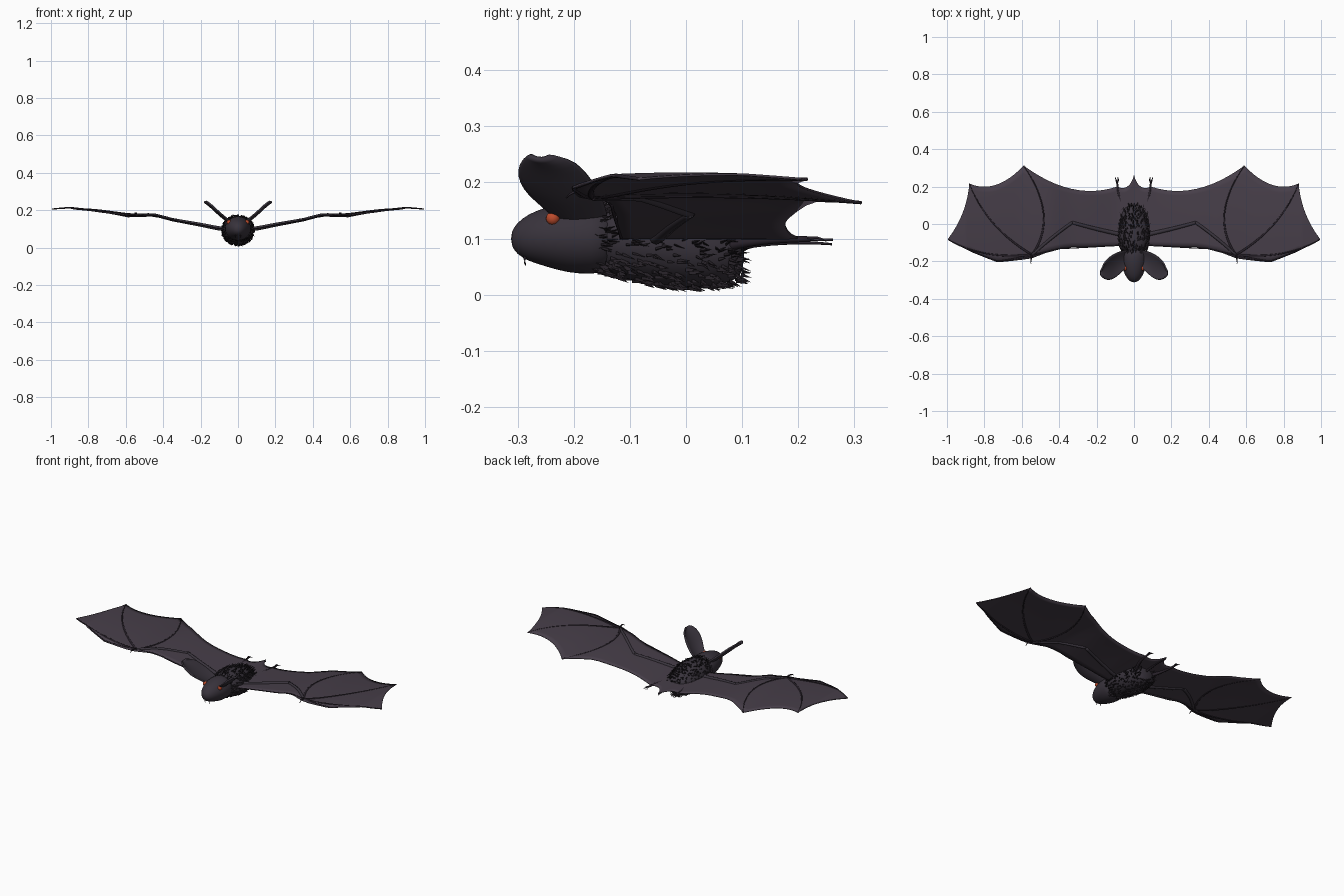
import bpy, bmesh, math, random
from mathutils import Vector

cube = bpy.data.objects.get("Cube")
if cube:
    bpy.data.objects.remove(cube)
random.seed(4)


def material(name, rgb, rough=0.7):
    m = bpy.data.materials.new(name)
    m.use_nodes = True
    m.diffuse_color = (*rgb, 1)
    node = m.node_tree.nodes["Principled BSDF"]
    node.inputs["Base Color"].default_value = (*rgb, 1)
    node.inputs["Roughness"].default_value = rough
    return m


SKIN = material("dusky purple skin", (0.062, 0.048, 0.066))
FUR = material("dark fur", (0.04, 0.033, 0.045))
TUFT = material("darker fur tips", (0.018, 0.014, 0.019))
BONE = material("dark bone", (0.022, 0.016, 0.024))
EYE = material("orange red", (0.5, 0.07, 0.025), 0.3)


def finish(bm, name, mat, mirror=False, smooth=True, subsurf=0):
    bmesh.ops.recalc_face_normals(bm, faces=bm.faces[:])
    mesh = bpy.data.meshes.new(name)
    bm.to_mesh(mesh)
    bm.free()
    mesh.materials.append(mat)
    for p in mesh.polygons:
        p.use_smooth = smooth
    ob = bpy.data.objects.new(name, mesh)
    bpy.context.collection.objects.link(ob)
    if mirror:
        mod = ob.modifiers.new("mirror", 'MIRROR')
        mod.use_clip = True
    if subsurf:
        mod = ob.modifiers.new("subsurf", 'SUBSURF')
        mod.levels = mod.render_levels = subsurf
    return ob


def skin_rings(bm, rings, closed=True):
    """Join equal rings of points with quads and cap the ends."""
    vs = [[bm.verts.new(p) for p in r] for r in rings]
    n = len(vs[0])
    for a, b in zip(vs, vs[1:]):
        for i in range(n if closed else n - 1):
            j = (i + 1) % n
            bm.faces.new((a[i], a[j], b[j], b[i]))
    if closed:
        bm.faces.new(vs[0])
        bm.faces.new(vs[-1])


def lerp_table(table, t):
    for a, b in zip(table, table[1:]):
        if t <= b[0]:
            f = max(0, (t - a[0]) / (b[0] - a[0]))
            return [p + (q - p) * f for p, q in zip(a, b)]
    return list(table[-1])


def surface_point(table, y, ang):
    _, zc, rx, rz = lerp_table(table, y)
    return Vector((rx * math.cos(ang), y, zc + rz * math.sin(ang)))


def bezier(a, c, b, n):
    a, c, b = Vector(a), Vector(c), Vector(b)
    return [a * (1 - t) ** 2 + c * 2 * t * (1 - t) + b * t * t
            for t in (i / n for i in range(n + 1))]


def tube(bm, pts, r0, r1, sides=8):
    rings = []
    for i, p in enumerate(pts):
        d = (pts[min(i + 1, len(pts) - 1)] - pts[max(i - 1, 0)]).normalized()
        u = d.cross(Vector((0, 0, 1)))
        u = u.normalized() if u.length > 0.01 else Vector((1, 0, 0))
        v = d.cross(u)
        r = r0 + (r1 - r0) * i / (len(pts) - 1)
        rings.append([p + (u * math.cos(k * math.tau / sides) + v * math.sin(k * math.tau / sides)) * r
                      for k in range(sides)])
    skin_rings(bm, rings)


# Head and body: y, centre height, half width, half height
HEAD = [(-.312, .1, .01, .011), (-.302, .1, .028, .028), (-.28, .102, .044, .043),
        (-.25, .103, .058, .053), (-.21, .102, .068, .064), (-.17, .102, .071, .066),
        (-.12, .1, .066, .06)]
BODY = [(-.16, .1, .062, .06), (-.11, .1, .08, .072), (-.05, .093, .086, .077),
        (0, .086, .082, .074), (.05, .08, .073, .065), (.09, .075, .058, .05),
        (.104, .072, .032, .028)]
for name, table in (("head", HEAD), ("body", BODY)):
    bm = bmesh.new()
    skin_rings(bm, [[surface_point(table, row[0], k * math.tau / 24) for k in range(24)] for row in table])
    finish(bm, name, FUR, subsurf=1)

# Fur tufts swept backwards over the body
bm = bmesh.new()
for i in range(750):
    y, ang = random.uniform(-.17, .1), random.uniform(0, math.tau)
    p = surface_point(BODY, y, ang)
    out = Vector((math.cos(ang), 0, math.sin(ang)))
    side = Vector((-math.sin(ang), 0, math.cos(ang)))
    w = random.uniform(.002, .004)
    tip = p + Vector((0, random.uniform(.012, .024), 0)) + out * random.uniform(.004, .01) \
        + side * random.uniform(-.008, .008)
    base = [p - side * w - out * .004, p + side * w - out * .004, p + out * .004]
    b = [bm.verts.new(q) for q in base]
    t = bm.verts.new(tip)
    for k in range(3):
        bm.faces.new((b[k], b[(k + 1) % 3], t))
finish(bm, "fur_tufts", TUFT, smooth=False)

# Wing height, leading edge and scalloped trailing edge
HEIGHT = [(0, .098), (.1, .102), (.2, .122), (.35, .149), (.45, .176), (.6, .182),
          (.75, .2), (.9, .216), (1, .207)]
LEAD = [(0, -.1), (.06, -.118), (.35, -.124), (.46, -.15), (.55, -.185), (.65, -.197),
        (.73, -.205), (.87, -.15), (.99, -.085)]
SCALLOPS = [((0, .262), (.025, .17), (.09, .2)), ((.09, .2), (.33, .12), (.59, .312)),
            ((.59, .312), (.74, .155), (.88, .216)), ((.88, .216), (.895, .05), (.995, -.08))]


def wing_point(x, y, lift=0):
    return Vector((x, y, lerp_table(HEIGHT, x)[1] - .18 * y * y * min(1, x * 2) + lift))


rows = []
for k, (a, c, b) in enumerate(SCALLOPS):
    for q in bezier((*a, 0), (*c, 0), (*b, 0), 12)[(1 if k else 0):]:
        y0 = lerp_table(LEAD, q.x)[1]
        rows.append([wing_point(q.x, y0 + (q.y - y0) * j / 12) for j in range(13)])
bm = bmesh.new()
skin_rings(bm, rows, closed=False)
wing = finish(bm, "wing_membrane", SKIN, mirror=True)
solid = wing.modifiers.new("thickness", 'SOLIDIFY')
solid.thickness, solid.offset = .004, 0


def wing_tube(bm, a, c, b, r0, r1):
    tube(bm, [wing_point(p.x, p.y) for p in bezier((*a, 0), (*c, 0), (*b, 0), 14)], r0, r1)


# Arm bones: shoulder to elbow, elbow to wrist
bm = bmesh.new()
wing_tube(bm, (.05, -.06), (.2, -.03), (.33, .008), .012, .009)
wing_tube(bm, (.33, .008), (.43, -.06), (.545, -.165), .009, .008)
finish(bm, "arm", FUR, mirror=True)

# Finger bones fan from the wrist to the scallop points
bm = bmesh.new()
WRIST = (.545, -.165)
for c, b in (((.4, .04), (.59, .312)), ((.79, -.02), (.88, .216)),
             ((.82, -.19), (.993, -.083))):
    wing_tube(bm, WRIST, c, b, .0065, .003)
wing_tube(bm, WRIST, (.64, -.19), (.73, -.2), .006, .004)
wing_tube(bm, (.73, -.2), (.86, -.155), (.993, -.083), .004, .002)
wing_tube(bm, (.05, -.112), (.25, -.125), (.4, -.132), .003, .003)
wing_tube(bm, (.4, -.132), (.48, -.155), WRIST, .003, .005)
finish(bm, "finger_bones", BONE, mirror=True)

# Thumb claw
bm = bmesh.new()
tube(bm, bezier((.545, -.17, .183), (.555, -.2, .19), (.55, -.214, .172), 6), .005, .001)
finish(bm, "thumb_claw", BONE, mirror=True)

# Legs with toes, and the tail
bm = bmesh.new()
tube(bm, bezier((.04, .07, .085), (.085, .12, .1), (.09, .222, .099), 8), .01, .005)
for k in (-1, 0, 1):
    tube(bm, bezier((.09, .215, .099), (.09 + .008 * k, .235, .106), (.09 + .01 * k, .25, .095), 4), .004, .001, 6)
finish(bm, "leg", BONE, mirror=True)
bm = bmesh.new()
tube(bm, bezier((0, .09, .085), (0, .17, .098), (0, .26, .09), 8), .006, .002)
finish(bm, "tail", BONE)

# Ears: cupped leaves leaning out; offset, height, front edge, back edge
EAR = [(.035, .135, -.23, -.14), (.065, .16, -.255, -.145), (.09, .18, -.28, -.153),
       (.115, .203, -.296, -.167), (.138, .225, -.299, -.185), (.158, .241, -.292, -.205),
       (.172, .251, -.279, -.245)]
bm = bmesh.new()
rings = []
for x, z, front, back in EAR:
    ring = []
    for j in range(9):
        s = j / 4 - 1
        cup = .012 * (1 - s * s)
        ring.append((x + cup * .7, (front + back) / 2 + s * (back - front) / 2, z - cup * .7))
    rings.append(ring)
skin_rings(bm, rings, closed=False)
ear = finish(bm, "ear", FUR, mirror=True, subsurf=1)
solid = ear.modifiers.new("thickness", 'SOLIDIFY')
solid.thickness, solid.offset = .008, 0

# Eyes
bm = bmesh.new()
bmesh.ops.create_uvsphere(bm, u_segments=16, v_segments=10, radius=.0125)
bmesh.ops.translate(bm, verts=bm.verts[:], vec=(.048, -.237, .136))
finish(bm, "eye", EYE, mirror=True)

# Fangs
bm = bmesh.new()
tube(bm, bezier((.014, -.284, .074), (.014, -.29, .064), (.014, -.286, .052), 4), .004, .0008)
finish(bm, "fang", BONE, mirror=True)
